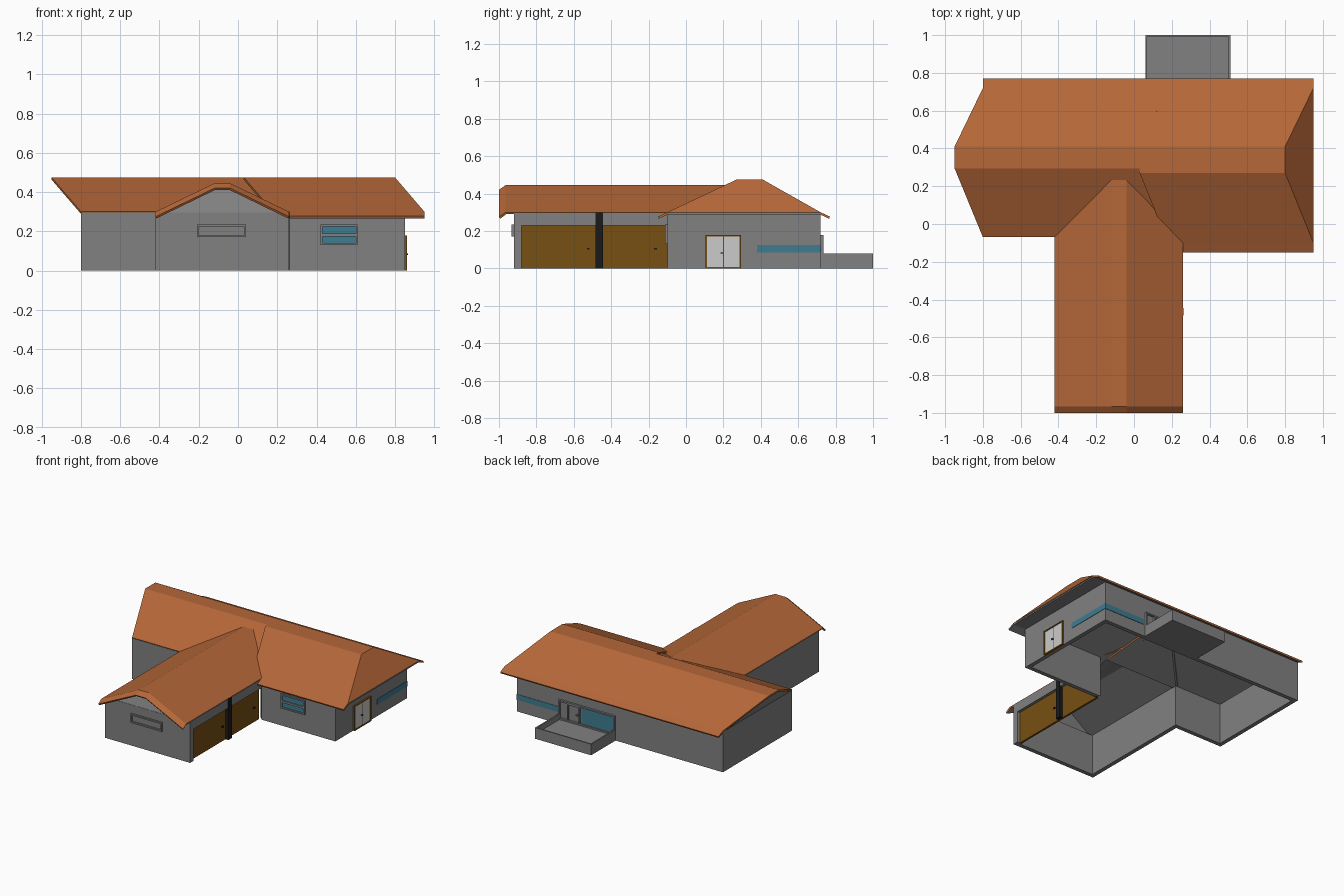
import bpy, bmesh
from mathutils import Vector

if "Cube" in bpy.data.objects:
    bpy.data.objects.remove(bpy.data.objects["Cube"])


def mat(name, r, g, b):
    m = bpy.data.materials.new(name)
    m.diffuse_color = (r, g, b, 1)
    m.use_nodes = True
    m.node_tree.nodes["Principled BSDF"].inputs["Base Color"].default_value = m.diffuse_color
    return m


GREY = mat("wall_grey", .22, .22, .22)
TILE = mat("roof_tile", .46, .135, .04)
WOOD = mat("wood", .19, .08, .007)
GLASS = mat("glass", .05, .2, .28)
WHITE = mat("white", .8, .8, .8)
BLACK = mat("black", .01, .01, .01)


def mesh(name, verts, faces, *mats):
    me = bpy.data.meshes.new(name)
    me.from_pydata([tuple(v) for v in verts], [], faces)
    for m in mats:
        me.materials.append(m)
    ob = bpy.data.objects.new(name, me)
    bpy.context.collection.objects.link(ob)
    return ob


def box(name, x0, x1, y0, y1, z0, z1, m=GREY):
    v = [(x, y, z) for x in (x0, x1) for y in (y0, y1) for z in (z0, z1)]
    f = [(0, 1, 3, 2), (4, 6, 7, 5), (0, 4, 5, 1), (2, 3, 7, 6), (0, 2, 6, 4), (1, 5, 7, 3)]
    return mesh(name, v, f, m)


def sheet(name, rows):
    """Tile sheet through rows of points, grey underneath."""
    n = len(rows[0])
    faces = [(r * n + i, r * n + i + 1, (r + 1) * n + i + 1, (r + 1) * n + i)
             for r in range(len(rows) - 1) for i in range(n - 1)]
    ob = mesh(name, [p for r in rows for p in r], faces, TILE, GREY)
    if ob.data.polygons[0].normal.z < 0:
        ob.data.flip_normals()
    s = ob.modifiers.new("thickness", "SOLIDIFY")
    s.thickness, s.offset, s.material_offset = .012, -1, 1
    return ob


# Outer walls: mitred ring, open on the garage side
T, H = .03, .295
plan = [(-.80, -.07), (-.42, -.07), (-.42, -.92), (.26, -.92),
        (.26, -.10), (.85, -.10), (.85, .72), (-.80, .72)]
plan = [Vector(p) for p in plan]
inner = []
for i, p in enumerate(plan):
    a, b = (p - plan[i - 1]).normalized(), (plan[(i + 1) % 8] - p).normalized()
    inner.append(p + T * (Vector((-a.y, a.x)) + Vector((-b.y, b.x))))
bm = bmesh.new()
for i in range(8):
    if i == 3:
        continue
    j = (i + 1) % 8
    quad = [plan[i], plan[j], inner[j], inner[i]]
    f = bm.faces.new([bm.verts.new((p.x, p.y, 0)) for p in quad])
    top = bmesh.ops.extrude_face_region(bm, geom=[f])["geom"]
    bmesh.ops.translate(bm, vec=(0, 0, H), verts=[g for g in top if isinstance(g, bmesh.types.BMVert)])
bmesh.ops.recalc_face_normals(bm, faces=bm.faces)
walls = mesh("outer_walls", [], [], GREY)
bm.to_mesh(walls.data)
bm.free()

# Garage side: corner pier, lintel, recessed doors and post
box("garage_pier", .23, .26, -.92, -.88, 0, H)
box("garage_lintel", .23, .26, -.88, -.10, .23, H)
for i, (y0, y1) in enumerate(((-.88, -.46), (-.46, -.10))):
    box(f"garage_door_{i}", .225, .24, y0, y1, 0, .23, WOOD)
    box(f"garage_handle_{i}", .24, .248, y1 - .07, y1 - .055, .10, .11, BLACK)
box("garage_post", .235, .263, -.485, -.445, 0, .30, BLACK)


# Main roof: cross-section sheared lengthwise, so both ends lean
def shear(x, prof):
    return [(x + .15 * min(1, (.475 - z) / .175), y, z) for y, z in prof]


back = [(.41, .475), (.72, .30), (.77, .277)]
left = [(-.07, .30), (.295, .475)] + back
right = [(-.15, .277), (-.10, .30), (.27, .475)] + back
sheet("main_roof_left", [shear(-.95, left), shear(.03, left)])
sheet("main_roof_right", [shear(.03, right), shear(.80, right)])
mesh("roof_hip_end", shear(.80, [(-.10, .30), (.72, .30), (.41, .475), (.27, .475)]), [(0, 1, 2, 3)], TILE)
mesh("roof_prow_end", shear(-.948, [(-.07, .29), (.72, .29), (.41, .47), (.295, .47)]), [(3, 2, 1, 0)], GREY)
box("soffit_right", .83, .948, -.10, .72, .288, .298)

# Wing roof: drooping front rim, rear trimmed to the valley
wing = [(-.42, .30), (-.12, .445), (-.04, .445), (.26, .30)]
ends = [-.05, .25, .25, -.10]
sheet("wing_roof", [[(x, -1.0, z - .025) for x, z in wing],
                    [(x, -.965, z) for x, z in wing],
                    [(x, y, z) for (x, z), y in zip(wing, ends)]])
mesh("wing_gable", [(-.42, -.92, .29), (.26, -.92, .29), (-.04, -.87, .435), (-.12, -.87, .435)],
     [(0, 1, 2, 3)], GREY)


# Windows and doors
def frame(name, x0, x1, y0, y1, z0, z1, w, m=GREY, axis="x"):
    """Four bars around an opening that runs along x or y."""
    for n, za, zb in (("sill", z0, z0 + w), ("head", z1 - w, z1)):
        box(f"{name}_{n}", x0, x1, y0, y1, za, zb, m)
    if axis == "x":
        box(name + "_jamb_a", x0, x0 + w, y0, y1, z0, z1, m)
        box(name + "_jamb_b", x1 - w, x1, y0, y1, z0, z1, m)
    else:
        box(name + "_jamb_a", x0, x1, y0, y0 + w, z0, z1, m)
        box(name + "_jamb_b", x0, x1, y1 - w, y1, z0, z1, m)


frame("wing_window", -.21, .04, -.932, -.915, .17, .235, .01)
frame("front_window", .42, .61, -.112, -.09, .13, .235, .01)
box("front_window_bar", .42, .61, -.112, -.09, .174, .188)
for i, z in enumerate((.14, .188)):
    box(f"front_glass_{i}", .43, .60, -.104, -.095, z, z + .036, GLASS)

# Side entrance with two leaves
frame("side_door_frame", .845, .862, .105, .295, 0, .18, .008, WOOD, "y")
for i, y in enumerate((.113, .202)):
    box(f"side_door_leaf_{i}", .85, .857, y, y + .085, .008, .172, WHITE)
box("side_door_gap", .85, .856, .198, .202, .008, .172, WOOD)
box("side_door_handle", .857, .866, .185, .197, .08, .086, BLACK)

# Corner window
box("corner_glass_side", .845, .853, .38, .723, .085, .125, GLASS)
box("corner_glass_back", .52, .853, .715, .723, .085, .125, GLASS)

# Terrace with parapet, rear window and door
box("terrace_floor", .06, .51, .72, 1.0, 0, .04)
box("terrace_parapet_left", .06, .07, .72, 1.0, .04, .08)
box("terrace_parapet_right", .50, .51, .72, 1.0, .04, .08)
box("terrace_parapet_back", .06, .51, .99, 1.0, .04, .08)
frame("rear_frame", .06, .51, .715, .735, .04, .18, .01)
box("rear_glass", .07, .33, .715, .725, .05, .17, GLASS)
frame("rear_door_frame", .34, .44, .715, .732, .04, .17, .008)
box("rear_door_handle", .36, .37, .72, .735, .10, .11)
